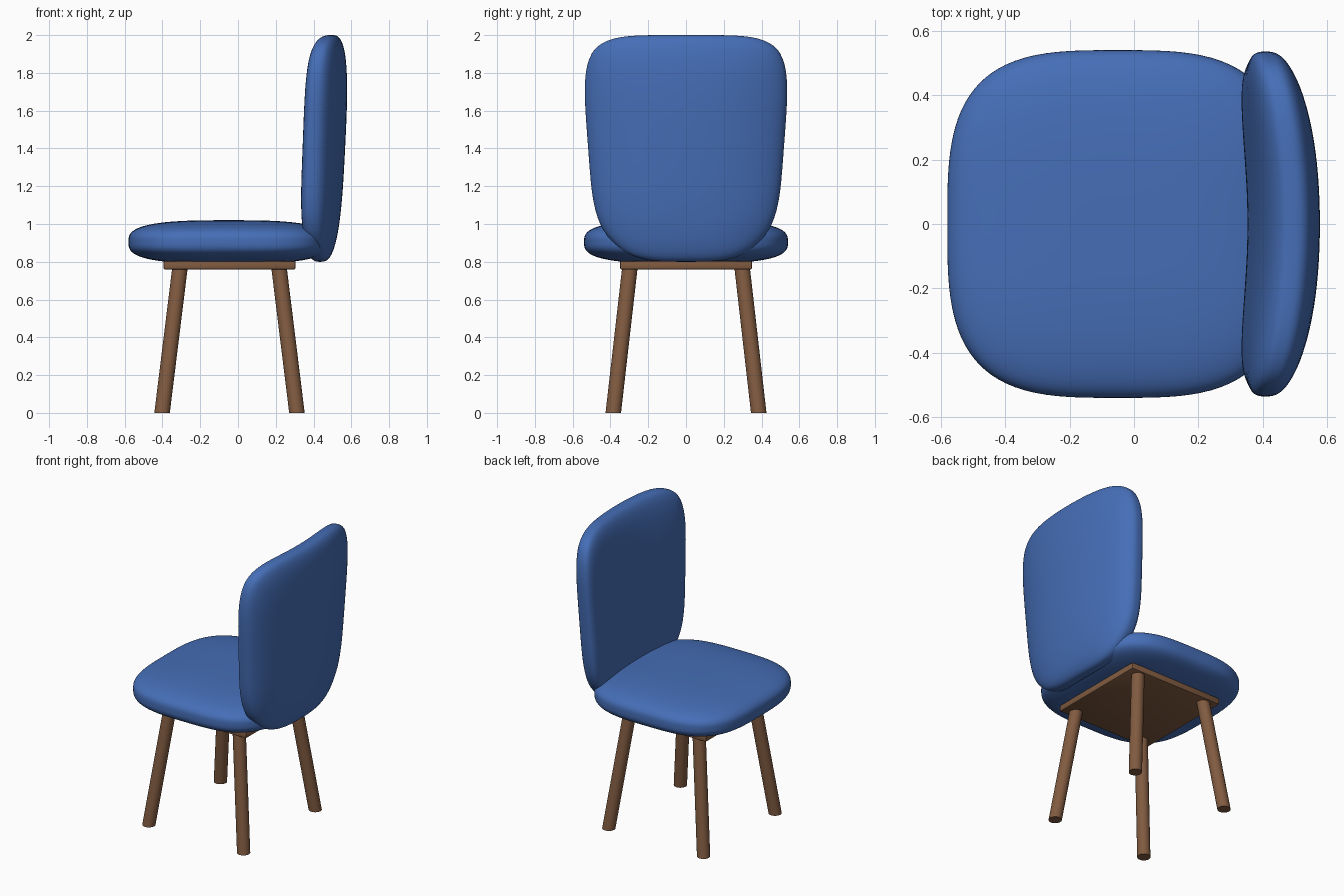
import bpy, bmesh, math
from mathutils import Matrix, Vector

if "Cube" in bpy.data.objects:
    bpy.data.objects.remove(bpy.data.objects["Cube"])


def material(name, rgb):
    m = bpy.data.materials.new(name)
    m.diffuse_color = (*rgb, 1)
    m.use_nodes = True
    m.node_tree.nodes["Principled BSDF"].inputs["Base Color"].default_value = m.diffuse_color
    return m


FABRIC = material("blue_fabric", (0.06, 0.155, 0.47))
WOOD = material("brown_wood", (0.22, 0.105, 0.052))


def finish(bm, name, mat, angle=40):
    bmesh.ops.recalc_face_normals(bm, faces=bm.faces)
    for f in bm.faces:
        f.smooth = True
    me = bpy.data.meshes.new(name)
    bm.to_mesh(me)
    bm.free()
    me.set_sharp_from_angle(angle=math.radians(angle))
    me.materials.append(mat)
    ob = bpy.data.objects.new(name, me)
    bpy.context.collection.objects.link(ob)
    return ob


def cushion(name, outline_power, place):
    """Rounded pillow: u, v span the outline, t is the thickness (all -1..1)."""
    bm = bmesh.new()
    bmesh.ops.create_cube(bm, size=2)
    bmesh.ops.subdivide_edges(bm, edges=bm.edges, cuts=27, use_grid_fill=True)
    for vert in bm.verts:
        u, v, t = vert.co
        a = outline_power(v)
        flat = (abs(u) ** a + abs(v) ** a) ** (1 / a)
        r = (flat ** 3 + abs(t) ** 3) ** (1 / 3)
        vert.co = place(u / r, v / r, t / r)
    return finish(bm, name, FABRIC, 180)


# Seat cushion
cushion("seat", lambda v: 3.3,
        lambda u, v, t: Vector((-0.05 + 0.53 * u, 0.54 * v, 0.905 + 0.115 * t)))


# Backrest cushion: narrower at the bottom, leaning back, curved around the sitter
def place_back(u, v, t):
    y = u * (0.518 + 0.045 * v)
    x = 0.465 + 0.03 * v + 0.102 * t - 0.25 * y * y
    return Vector((x, y, 1.4 + 0.6 * v))


cushion("backrest", lambda v: 4.2 + 0.8 * v, place_back)

# Wooden plate under the seat
bm = bmesh.new()
bmesh.ops.create_cube(bm, size=1, matrix=Matrix.Translation((-0.045, 0, 0.782))
                      @ Matrix.Diagonal((0.70, 0.70, 0.044, 1)))
bmesh.ops.bevel(bm, geom=bm.edges[:], offset=0.008, segments=2, profile=0.5,
                affect='EDGES')
finish(bm, "seat_plate", WOOD, 30)

# Splayed legs with level ends
TOP = 0.77
for sx, side_x in ((-1, "left"), (1, "right")):
    for sy, side_y in ((-1, "front"), (1, "back")):
        bm = bmesh.new()
        bmesh.ops.create_cone(bm, cap_ends=True, segments=32, radius1=0.041,
                              radius2=0.041, depth=TOP,
                              matrix=Matrix.Translation((0, 0, TOP / 2)))
        for vert in bm.verts:
            k = vert.co.z / TOP
            vert.co.x += -0.045 + sx * (0.357 - 0.095 * k)
            vert.co.y += sy * (0.385 - 0.088 * k)
        finish(bm, f"{side_y}_{side_x}_leg", WOOD)
